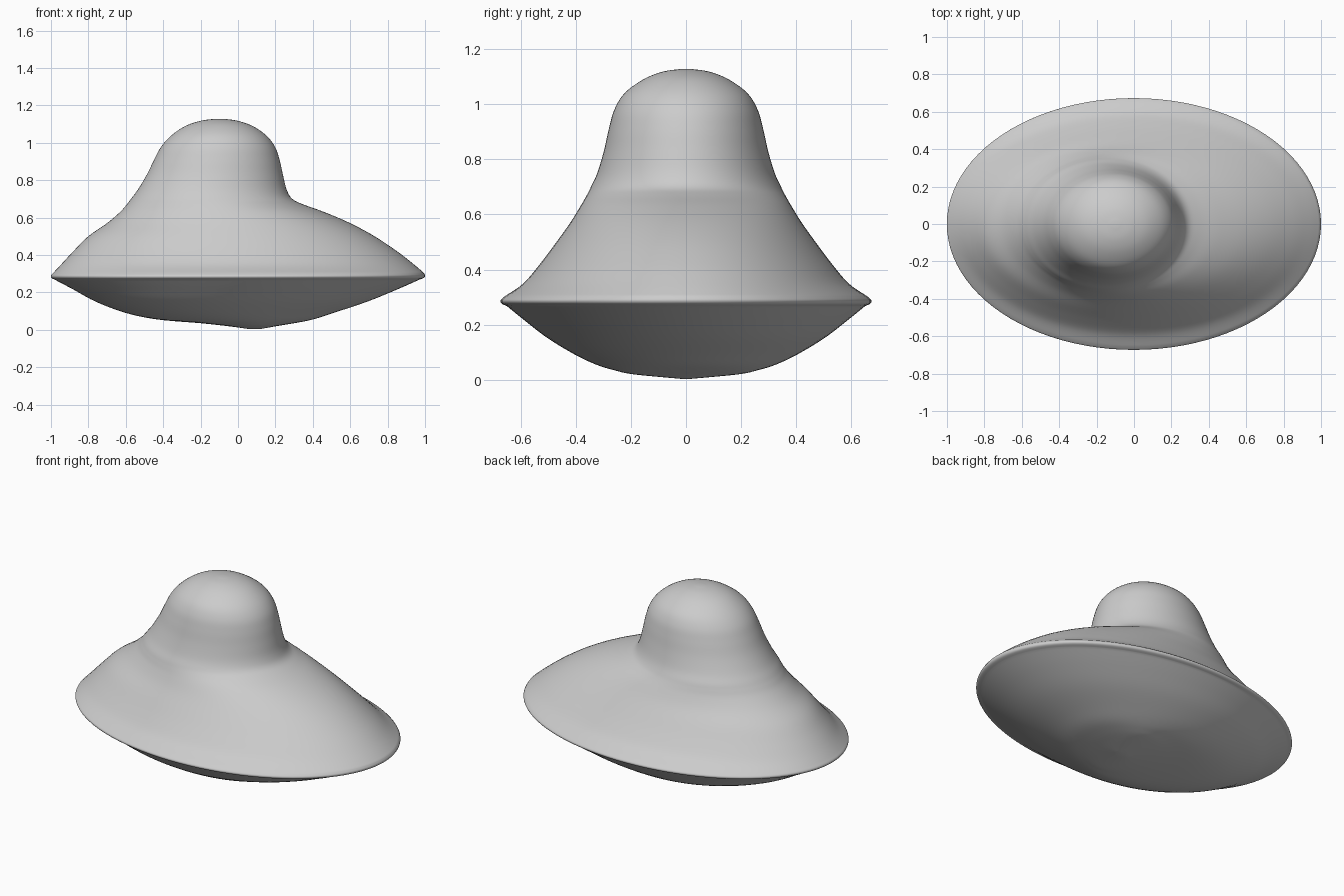
import bpy, bmesh, math

if "Cube" in bpy.data.objects:
    bpy.data.objects.remove(bpy.data.objects["Cube"])

SIDES = 96
STEPS = 5

# Elliptical level rings: height, left x, right x, half width in y
lower = [
    (0.004, 0.06, 0.12, 0.02),
    (0.020, -0.06, 0.21, 0.19),
    (0.035, -0.20, 0.30, 0.26),
    (0.055, -0.43, 0.40, 0.325),
    (0.090, -0.60, 0.51, 0.40),
    (0.150, -0.76, 0.69, 0.50),
    (0.215, -0.88, 0.85, 0.585),
    (0.268, -0.98, 0.97, 0.65),
]
rim = [
    (0.268, -0.98, 0.97, 0.65),
    (0.277, -0.997, 0.993, 0.669),
    (0.290, -1.00, 1.00, 0.672),
    (0.305, -0.987, 0.993, 0.655),
]
upper = [
    (0.305, -0.987, 0.993, 0.655),
    (0.35, -0.945, 0.94, 0.59),
    (0.42, -0.88, 0.85, 0.53),
    (0.50, -0.80, 0.73, 0.47),
    (0.57, -0.70, 0.60, 0.42),
    (0.63, -0.63, 0.46, 0.383),
    (0.67, -0.595, 0.35, 0.36),
    (0.70, -0.572, 0.29, 0.345),
    (0.75, -0.535, 0.26, 0.322),
    (0.83, -0.487, 0.24, 0.298),
    (0.91, -0.448, 0.222, 0.28),
    (0.98, -0.41, 0.197, 0.26),
    (1.04, -0.355, 0.15, 0.223),
    (1.09, -0.28, 0.077, 0.155),
    (1.118, -0.197, -0.005, 0.085),
    (1.128, -0.12, -0.08, 0.018),
]


def smooth_rows(rows):
    """Catmull-Rom interpolation between the level rings."""
    out = []
    for i in range(len(rows) - 1):
        a, b = rows[max(i - 1, 0)], rows[i]
        c, d = rows[i + 1], rows[min(i + 2, len(rows) - 1)]
        for k in range(STEPS):
            t = k / STEPS
            out.append([0.5 * (2 * q + (r - p) * t
                        + (2 * p - 5 * q + 4 * r - s) * t * t
                        + (3 * q - p - 3 * r + s) * t ** 3)
                        for p, q, r, s in zip(a, b, c, d)])
    return out


# Loft the shallow belly, thin lip and offset dome into one shell
rows = smooth_rows(lower) + smooth_rows(rim) + smooth_rows(upper) + [upper[-1]]
bm = bmesh.new()
rings = []
for z, x0, x1, w in rows:
    cx, rx = (x0 + x1) / 2, (x1 - x0) / 2
    rings.append([bm.verts.new((cx + rx * math.cos(a), w * math.sin(a), z))
                  for a in (2 * math.pi * i / SIDES for i in range(SIDES))])
for r, s in zip(rings, rings[1:]):
    for i in range(SIDES):
        j = (i + 1) % SIDES
        bm.faces.new((r[i], r[j], s[j], s[i]))
bm.faces.new(rings[0][::-1])
bm.faces.new(rings[-1])
bmesh.ops.recalc_face_normals(bm, faces=bm.faces)

mesh = bpy.data.meshes.new("domed_saucer_hull")
bm.to_mesh(mesh)
bm.free()
hull = bpy.data.objects.new("domed_saucer_hull", mesh)
bpy.context.collection.objects.link(hull)
bpy.context.view_layer.objects.active = hull
hull.select_set(True)
bpy.ops.object.shade_smooth_by_angle(angle=math.radians(40))
